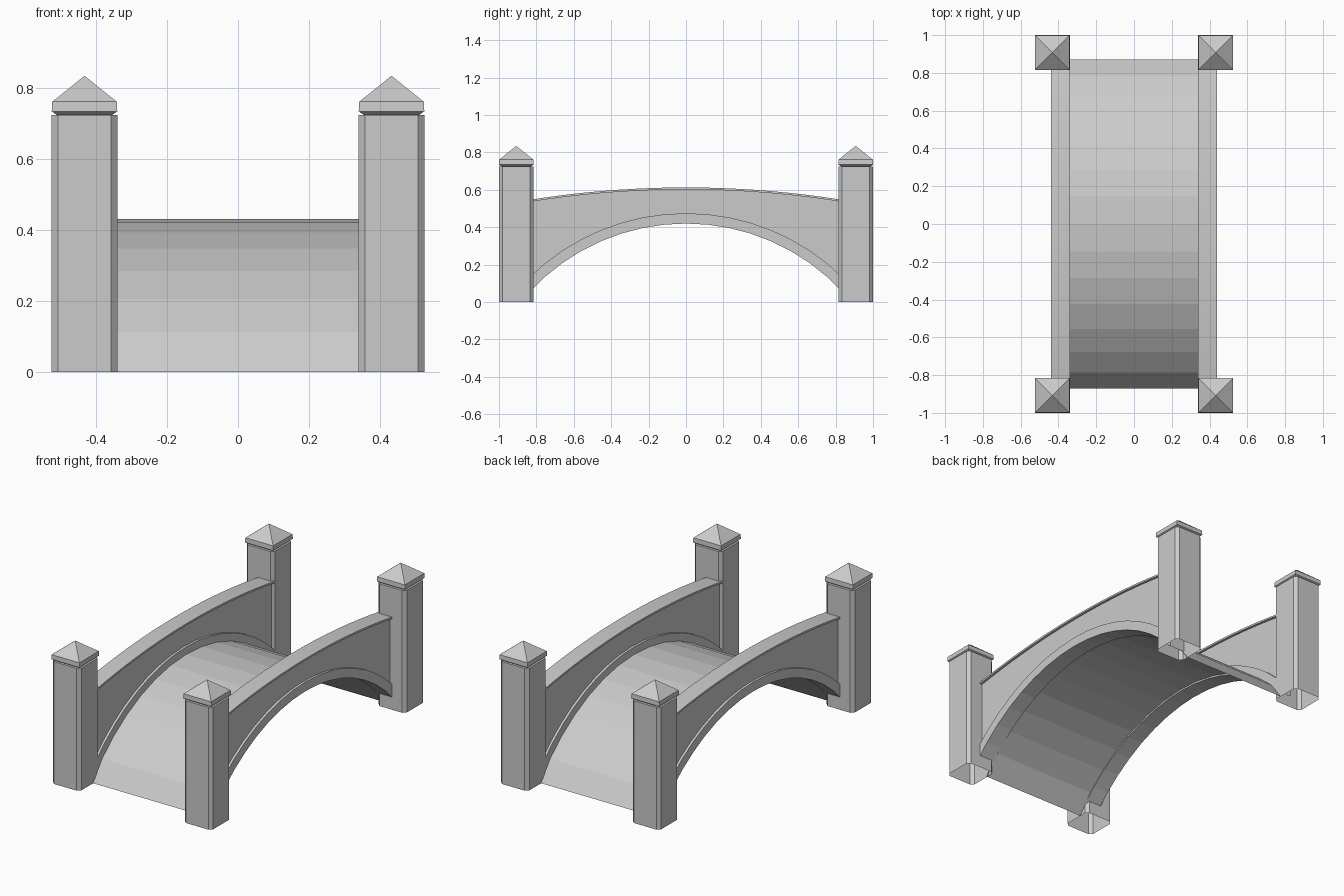
import bpy, bmesh, math

cube = bpy.data.objects.get("Cube")
if cube:
    bpy.data.objects.remove(cube, do_unlink=True)

stone = bpy.data.materials.new("grey_stone")
stone.use_nodes = True
GREY = (0.6, 0.6, 0.6, 1)
stone.diffuse_color = GREY
stone.node_tree.nodes["Principled BSDF"].inputs["Base Color"].default_value = GREY


def finish(name, bm, smooth=False):
    bmesh.ops.recalc_face_normals(bm, faces=bm.faces)
    mesh = bpy.data.meshes.new(name)
    bm.to_mesh(mesh)
    bm.free()
    mesh.materials.append(stone)
    ob = bpy.data.objects.new(name, mesh)
    bpy.context.collection.objects.link(ob)
    if smooth:
        bpy.ops.object.select_all(action='DESELECT')
        ob.select_set(True)
        bpy.context.view_layer.objects.active = ob
        bpy.ops.object.shade_smooth_by_angle(angle=math.radians(5))
    return ob


def loft(bm, loops, closed=True):
    """Bridge successive point loops with quads and return the vertex loops."""
    rows = [[bm.verts.new(p) for p in loop] for loop in loops]
    for a, b in zip(rows, rows[1:]):
        n = len(a)
        for i in range(n if closed else n - 1):
            j = (i + 1) % n
            bm.faces.new((a[i], a[j], b[j], b[i]))
    return rows


def arc_height(y, radius, crown):
    return crown - radius + math.sqrt(radius * radius - y * y)


def arched_strip(name, x0, x1, bottom, top, end, steps, smooth=False):
    """Solid strip along y between two height functions."""
    bm = bmesh.new()
    loops = []
    for i in range(steps + 1):
        # even angular spacing
        y = end * math.sin((2 * i / steps - 1) * 0.8) / math.sin(0.8)
        loops.append([(x0, y, bottom(y)), (x1, y, bottom(y)),
                      (x1, y, top(y)), (x0, y, top(y))])
    rows = loft(bm, loops)
    bm.faces.new(rows[0])
    bm.faces.new(rows[-1])
    return finish(name, bm, smooth)


# Arc heights shared by the parapet parts
def ring_low(y): return arc_height(y, 1.14, 0.42)
def ring_high(y): return arc_height(y, 1.195, 0.475)
def wall_top(y): return arc_height(y, 5.3, 0.602)
def coping_top(y): return arc_height(y, 5.3, 0.613)


# Arched walkway: thin sheet whose ends drop steeply to the ground
R, CROWN, SPREAD = 1.133, 0.431, math.radians(44)
path = [(-0.872, 0)]
for k in range(13):
    a = SPREAD * (k / 6 - 1)
    path.append((R * math.sin(a), CROWN - R + R * math.cos(a)))
path.append((0.872, 0))
bm = bmesh.new()
loft(bm, [[(0.345, y, z), (-0.345, y, z)] for y, z in path], closed=False)
deck = finish("walkway", bm)
if deck.data.polygons[7].normal.z < 0:
    deck.data.flip_normals()

# Parapets: arch ring, wall and coping on each side
for side, s in (("left", 1), ("right", -1)):
    arched_strip(side + "_arch_ring", s * 0.34, s * 0.44, ring_low, ring_high, 0.84, 16)
    arched_strip(side + "_parapet_wall", s * 0.354, s * 0.426,
                 lambda y: ring_high(y) - 0.02, wall_top, 0.84, 16)
    arched_strip(side + "_coping", s * 0.34, s * 0.44, wall_top, coping_top, 0.84, 16, True)


# Corner pillars: chamfered hollow shaft with a pyramid cap
HALF, CUT = 0.0925, 0.018


def square(cx, cy, h, z):
    return [(cx + u * h, cy + v * h, z) for u, v in ((1, 1), (-1, 1), (-1, -1), (1, -1))]


def octagon(cx, cy, z):
    h, c = HALF, HALF - CUT
    return [(cx + u, cy + v, z) for u, v in
            ((h, c), (c, h), (-c, h), (-h, c), (-h, -c), (-c, -h), (c, -h), (h, -c))]


for end, v in (("front", -1), ("back", 1)):
    for side, u in (("left", 1), ("right", -1)):
        cx, cy = u * 0.4325, v * 0.9075
        bm = bmesh.new()
        rows = loft(bm, [octagon(cx, cy, 0), octagon(cx, cy, 0.725)])
        bm.faces.new(rows[-1])
        finish(f"{end}_{side}_pillar", bm)

        bm = bmesh.new()
        rows = loft(bm, [square(cx, cy, 0.078, 0.725), square(cx, cy, HALF, 0.735),
                         square(cx, cy, 0.091, 0.762)])
        bm.faces.new(rows[0])
        apex = bm.verts.new((cx, cy, 0.835))
        rim = rows[-1]
        for i in range(4):
            bm.faces.new((rim[i], rim[(i + 1) % 4], apex))
        finish(f"{end}_{side}_pillar_cap", bm)
